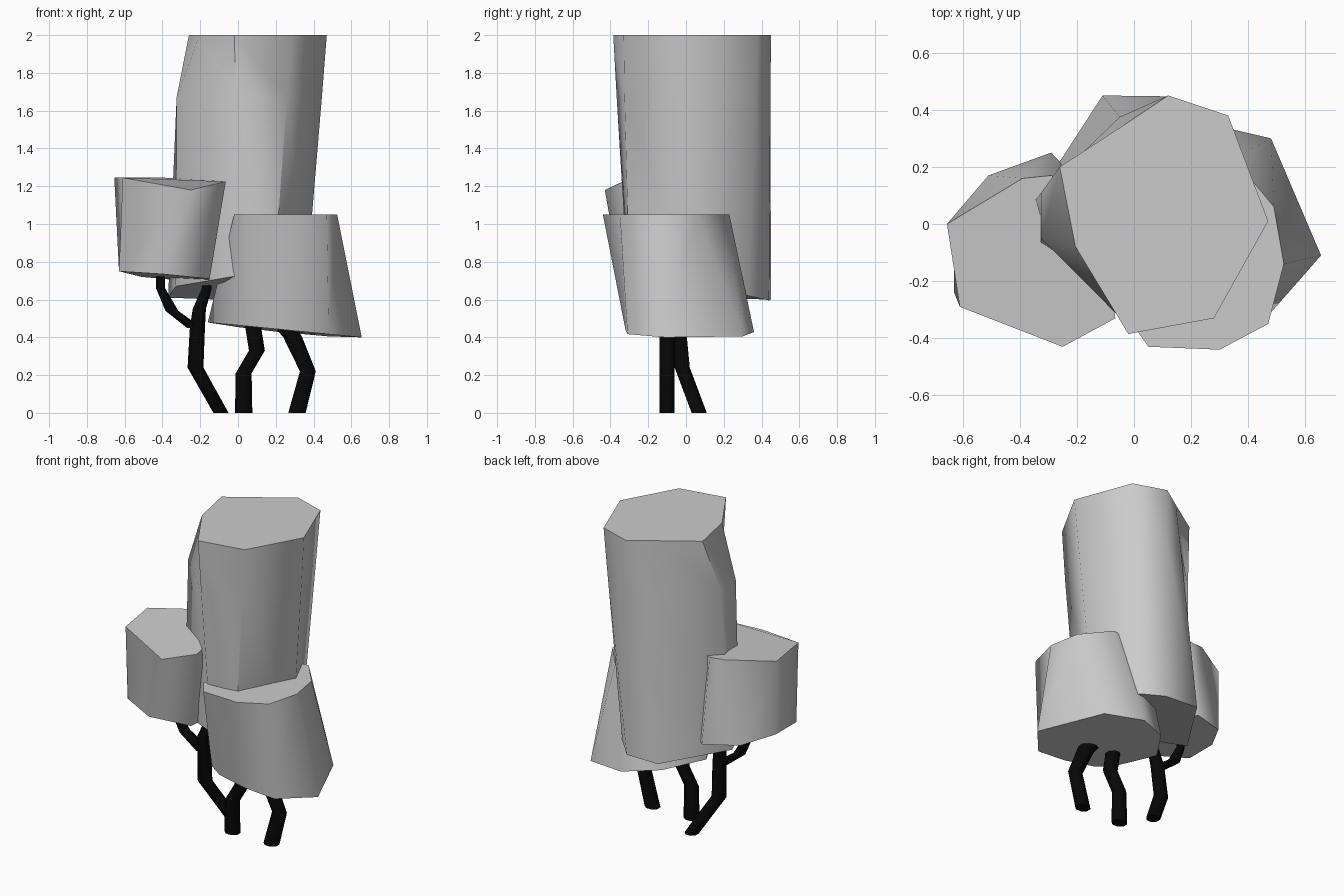
import bpy, bmesh, math

if "Cube" in bpy.data.objects:
    bpy.data.objects.remove(bpy.data.objects["Cube"])

bark = bpy.data.materials.new("dark_bark")
bark.diffuse_color = (0.002, 0.002, 0.002, 1)
bark.use_nodes = True
bark.node_tree.nodes["Principled BSDF"].inputs["Base Color"].default_value = bark.diffuse_color


def loft(name, rings, mat=None, angle=55):
    """Closed solid through rings with equal point counts."""
    bm = bmesh.new()
    vs = [[bm.verts.new(p) for p in ring] for ring in rings]
    n = len(vs[0])
    for a, b in zip(vs, vs[1:]):
        for i in range(n):
            j = (i + 1) % n
            bm.faces.new((a[i], a[j], b[j], b[i]))
    bm.faces.new(vs[0])
    bm.faces.new(vs[-1])
    bmesh.ops.recalc_face_normals(bm, faces=bm.faces)
    me = bpy.data.meshes.new(name)
    bm.to_mesh(me)
    bm.free()
    ob = bpy.data.objects.new(name, me)
    bpy.context.collection.objects.link(ob)
    if mat:
        me.materials.append(mat)
    bpy.ops.object.select_all(action='DESELECT')
    ob.select_set(True)
    bpy.context.view_layer.objects.active = ob
    bpy.ops.object.shade_smooth_by_angle(angle=math.radians(angle))
    return ob


def flat(z, pts):
    return [(x, y, z) for x, y in pts]


def stem(name, path, sides=8):
    """Crooked stem from (x, y, z, half width) stations."""
    turn = [math.tau * (k + .5) / sides for k in range(sides)]
    fit = 1 / math.cos(math.pi / sides)
    rings = [[(x + r * fit * math.cos(t), y + min(r, .04) * fit * math.sin(t), z)
              for t in turn] for x, y, z, r in path]
    return loft(name, rings, bark, 50)


# tall main foliage column, sloping underside
loft("tall_foliage", [
    [(-.37, .05, .61), (-.11, .45, .60), (.12, .44, .595), (.23, .33, .62),
     (.36, .05, .67), (.19, -.30, .72), (.02, -.31, .73), (-.33, -.08, .67)],
    flat(1.67, [(-.325, .11), (-.05, .375), (.12, .447), (.307, .368),
                (.444, .02), (.26, -.325), (-.01, -.367), (-.325, -.05)]),
    flat(2.0, [(-.26, .20), (-.03, .35), (.12, .45), (.33, .38),
               (.47, .01), (.28, -.33), (-.02, -.385), (-.205, -.08)]),
])

# low right foliage block, wider and leaning outward at its base
low = [(.655, -.11), (.48, .30), (.22, .36), (.0, .25), (-.16, .02),
       (-.03, -.23), (.07, -.29), (.27, -.32), (.48, -.31)]
loft("right_foliage", [
    [(x, y, .464 - .098 * x - .04 * max(y, 0)) for x, y in low],
    flat(1.05, [(.525, -.14), (.49, .06), (.35, .23), (.10, .20), (.05, -.10),
                (-.02, -.33), (.05, -.43), (.30, -.44), (.47, -.35)]),
])

# left foliage block with a dipped top
loft("left_foliage", [
    [(-.63, -.03, .75), (-.63, -.24, .75), (-.40, -.35, .735), (-.15, -.27, .71),
     (-.15, .10, .69), (-.29, .25, .70), (-.51, .17, .72)],
    [(-.655, 0, 1.245), (-.61, -.29, 1.245), (-.25, -.43, 1.18), (-.065, -.33, 1.225),
     (-.15, .10, 1.23), (-.29, .17, 1.24), (-.39, .16, 1.245)],
], angle=75)

# trunks and side branch
stem("left_trunk", [(-.09, .07, 0, .04), (-.225, -.02, .24, .042),
                    (-.215, -.04, .45, .04), (-.205, -.06, .55, .035),
                    (-.165, -.06, .66, .026), (-.165, -.06, .74, .025)])
stem("left_branch", [(-.23, -.04, .45, .04), (-.35, -.05, .54, .034),
                     (-.41, -.06, .66, .024), (-.41, -.06, .76, .022)])
stem("middle_trunk", [(.03, -.1, 0, .046), (.03, -.1, .21, .042),
                      (.10, -.1, .33, .042), (.07, -.1, .52, .042)])
stem("right_trunk", [(.312, -.1, 0, .046), (.37, -.1, .22, .042),
                     (.29, -.1, .40, .05), (.24, -.1, .47, .06)])
